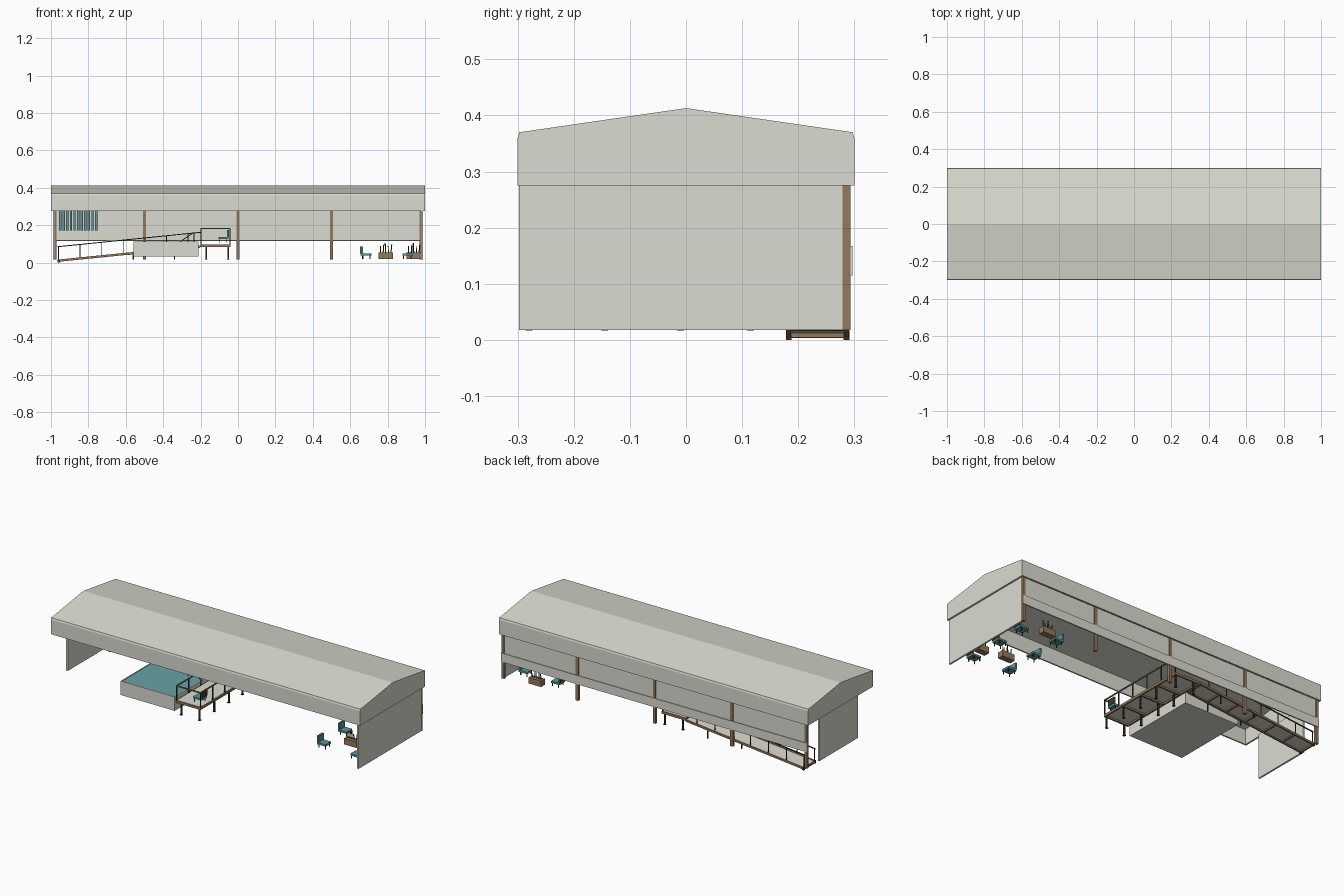
import bpy, bmesh, math
from mathutils import Vector

if "Cube" in bpy.data.objects:
    bpy.data.objects.remove(bpy.data.objects["Cube"])


def material(name, rgb):
    m = bpy.data.materials.new(name)
    m.diffuse_color = (*rgb, 1)
    m.use_nodes = True
    m.node_tree.nodes["Principled BSDF"].inputs["Base Color"].default_value = m.diffuse_color
    return m


CONCRETE = material("pale concrete", (0.70, 0.71, 0.63))
WOOD = material("brown wood", (0.30, 0.19, 0.105))
DARK = material("dark wood", (0.055, 0.035, 0.022))
WATER = material("water teal", (0.135, 0.36, 0.385))
TEAL = material("fabric teal", (0.105, 0.31, 0.33))


def finish(name, bm, mat):
    bmesh.ops.recalc_face_normals(bm, faces=bm.faces)
    me = bpy.data.meshes.new(name)
    bm.to_mesh(me)
    bm.free()
    me.materials.append(mat)
    ob = bpy.data.objects.new(name, me)
    bpy.context.collection.objects.link(ob)
    return ob


def add_box(bm, x0, x1, y0, y1, z0, z1):
    vs = bmesh.ops.create_cube(bm, size=1)["verts"]
    for v in vs:
        v.co = ((x0 + x1) / 2 + v.co.x * (x1 - x0),
                (y0 + y1) / 2 + v.co.y * (y1 - y0),
                (z0 + z1) / 2 + v.co.z * (z1 - z0))


def boxes(name, mat, items):
    bm = bmesh.new()
    for b in items:
        add_box(bm, *b)
    return finish(name, bm, mat)


def bars(name, mat, segments, t=0.005):
    """Square bars running between pairs of points."""
    bm = bmesh.new()
    for a, b in segments:
        a, b = Vector(a), Vector(b)
        d = b - a
        q = d.to_track_quat('Z', 'Y')
        for v in bmesh.ops.create_cube(bm, size=1)["verts"]:
            v.co = (a + b) / 2 + q @ Vector((v.co.x * t, v.co.y * t, v.co.z * d.length))
    return finish(name, bm, mat)


def extrude_x(name, mat, profile, x0, x1):
    """Extrude a (y, z) outline along x."""
    bm = bmesh.new()
    f = bm.faces.new([bm.verts.new((x0, y, z)) for y, z in profile])
    r = bmesh.ops.extrude_face_region(bm, geom=[f])
    for v in r["geom"]:
        if isinstance(v, bmesh.types.BMVert):
            v.co.x = x1
    return finish(name, bm, mat)


# roof shell with deep side fascias and closed gable ends
outer = [(-.3, .275), (-.3, .36), (-.297, .37), (0, .413), (.297, .37), (.3, .36), (.3, .275)]
inner = [(.292, .275), (.292, .362), (0, .404), (-.292, .362), (-.292, .275)]
extrude_x("roof", CONCRETE, outer + inner, -.99, .99)
for side, x in (("left", -1), ("right", .99)):
    extrude_x(side + "_gable", CONCRETE, outer, x, x + .01)

# end walls, back infill and the outer back band
boxes("right_wall", CONCRETE, [(.978, .988, -.298, .279, .018, .277)])
boxes("left_wall", CONCRETE, [(-.988, -.978, -.175, .18, .018, .277)])
boxes("back_infill", CONCRETE, [(-.98, .98, .285, .288, .118, .277)])
boxes("back_band", CONCRETE, [(-.99, .99, .2932, .2965, .115, .167)])

# timber posts along the back
boxes("back_posts", WOOD, [(x - .009, x + .009, .279, .293, .018, .277)
                           for x in (-.98, -.5, 0, .5, .98)])

# hanging slats
slat_x = [-.952 + .0192 * i for i in range(11)]
boxes("hanging_slats", TEAL, [(x - .005, x + .005, .276, .28, .172, .277) for x in slat_x])
boxes("slat_edges", DARK, [(x + .005, x + .0075, .276, .28, .172, .277) for x in slat_x])

# raised pool: tank, rim, timber trim and water
X0, X1, Y0, Y1 = -.56, -.21, -.285, .16
boxes("pool_tank", CONCRETE, [(X0, X1, Y0, Y1, .032, .109)])
boxes("pool_water", WATER, [(X0 + .005, X1 - .005, Y0 + .005, Y1 - .005, .109, .1105)])
boxes("pool_rim", CONCRETE, [(X0, X1, Y0, Y0 + .005, .109, .113), (X0, X1, Y1 - .005, Y1, .109, .113),
                             (X0, X0 + .005, Y0, Y1, .109, .113), (X1 - .005, X1, Y0, Y1, .109, .113)])
boxes("pool_trim", WOOD, [(X0 + .005, X1 - .005, Y0 + .005, Y0 + .01, .109, .112),
                          (X1 - .01, X1 - .005, Y0 + .005, Y1 - .005, .109, .112)])
bars("pool_grab_rails", DARK, [s for y in (-.02, .03) for s in (
    ((-.31, y, .112), (-.235, y, .162)), ((-.235, y, .162), (-.235, y, .112)))], .004)

# ramp along the back: pale deck panels on a timber frame
RX0, RX1 = -.965, -.2


def ramp_z(x):
    return .01 + (x - RX0) / (RX1 - RX0) * .077


def sloped(name, mat, items):
    """Boxes whose heights are measured from the ramp slope."""
    ob = boxes(name, mat, items)
    for v in ob.data.vertices:
        v.co.z += ramp_z(v.co.x)


RY = (.183, .286)
sloped("ramp_deck", CONCRETE, [(RX0 + .006, RX1, .187, .282, .001, .004)])
sloped("ramp_edge_beams", WOOD, [(RX0, RX1, y - .0045, y + .0045, -.006, .006) for y in RY])
sloped("ramp_cross_beams", WOOD, [(x, x + .01, .187, .282, -.007, .001)
                                  for x in [RX0 + .1255 * i for i in range(7)]])
boxes("ramp_feet", DARK, [(RX0 - .001, RX0 + .012, y - .005, y + .005, 0, .017) for y in RY])
rail_x = [-.96 + .1155 * i for i in range(7)]
RAIL_Y = (.183, .28)
bars("ramp_rail_posts", DARK, [((x, y, ramp_z(x)), (x, y, ramp_z(x) + .075))
                               for x in rail_x for y in RAIL_Y], .004)
bars("ramp_handrails", DARK, [((RX0, y, ramp_z(RX0) + .075), (RX1, y, ramp_z(RX1) + .075))
                              for y in RAIL_Y], .005)
bars("ramp_legs", DARK, [((x, y, .018), (x, y, ramp_z(x))) for x in (-.56, -.34) for y in RY], .006)

# raised walkway from the ramp to the front
PX0, PX1, PY0, PY1 = -.2, -.04, -.288, .284
boxes("walkway_deck", CONCRETE, [(PX0 + .005, PX1 - .005, PY0 + .005, PY1 - .005, .093, .098)])
boxes("walkway_edge_beams", WOOD, [(x - .0045, x + .0045, PY0, PY1, .083, .097)
                                   for x in (PX0 + .0045, PX1 - .0045)]
      + [(PX0 + .009, PX1 - .009, y - .0045, y + .0045, .083, .097) for y in (PY0 + .0045, PY1 - .0045)])
boxes("walkway_cross_beams", WOOD, [(PX0 + .009, PX1 - .009, y - .005, y + .005, .083, .093)
                                    for y in (-.145, 0, .13)])
leg_y = (-.28, -.145, -.01, .115, .27)
boxes("walkway_legs", DARK, [(x - .004, x + .004, y - .004, y + .004, .02, .084)
                             for x in (-.17, -.052) for y in leg_y])
boxes("walkway_feet", DARK, [(x - .007, x + .007, y - .006, y + .006, .0165, .02)
                             for x in (-.17, -.052) for y in leg_y])
T = .182
post_y = [PY0 + .003 + .1125 * i for i in range(6)]
bars("walkway_rail_posts", DARK, [((PX1 - .003, y, .09), (PX1 - .003, y, T)) for y in post_y]
     + [((PX0 + .003, y, .09), (PX0 + .003, y, T)) for y in post_y[:3]], .005)
bars("walkway_handrails", WOOD, [((PX1 - .003, PY0, T), (PX1 - .003, PY1, T)), ((PX0, PY0 + .003, T), (PX1, PY0 + .003, T)),
                                 ((PX0 + .003, PY0, T), (PX0 + .003, -.06, T))], .006)


# lounge chairs, facing along x
def chair(name, x, y, z, face):
    def bx(a, b, *rest):
        lo, hi = sorted((x + face * a, x + face * b))
        return (lo, hi, *rest)
    boxes(name + "_seat", TEAL, [bx(-.025, .025, y - .025, y + .025, z + .018, z + .029),
                                 bx(-.03, -.022, y - .025, y + .025, z + .018, z + .066)])
    boxes(name + "_legs", DARK, [bx(a - .002, a + .002, y + b - .002, y + b + .002, z, z + .018)
                                 for a in (-.02, .02) for b in (-.02, .02)]
          + [bx(-.032, -.03, y - .025, y + .025, z + .03, z + .067)])


spots = [(.685, -.18, 1), (.685, .015, 1), (.69, .2, 1), (.905, -.195, -1), (.905, .01, -1), (.905, .185, -1)]
for i, (x, y, f) in enumerate(spots):
    chair("lounge_chair_%d" % (i + 1), x, y, .02, f)
chair("walkway_chair", -.08, -.24, .108, -1)

# planter boxes with bare stems
for i, (x, y) in enumerate([(.79, -.075), (.79, .25), (.94, -.1)]):
    boxes("planter_%d" % (i + 1), WOOD, [(x - .04, x + .04, y - .018, y + .018, .02, .055)])
    bars("planter_stems_%d" % (i + 1), DARK,
         [((x - .028 + .014 * k, y, .055),
           (x - .028 + .014 * k + .004 * math.sin(k * 2), y + .005 * math.cos(k * 3), .088 + .008 * (k % 3)))
          for k in range(5)], .004)
